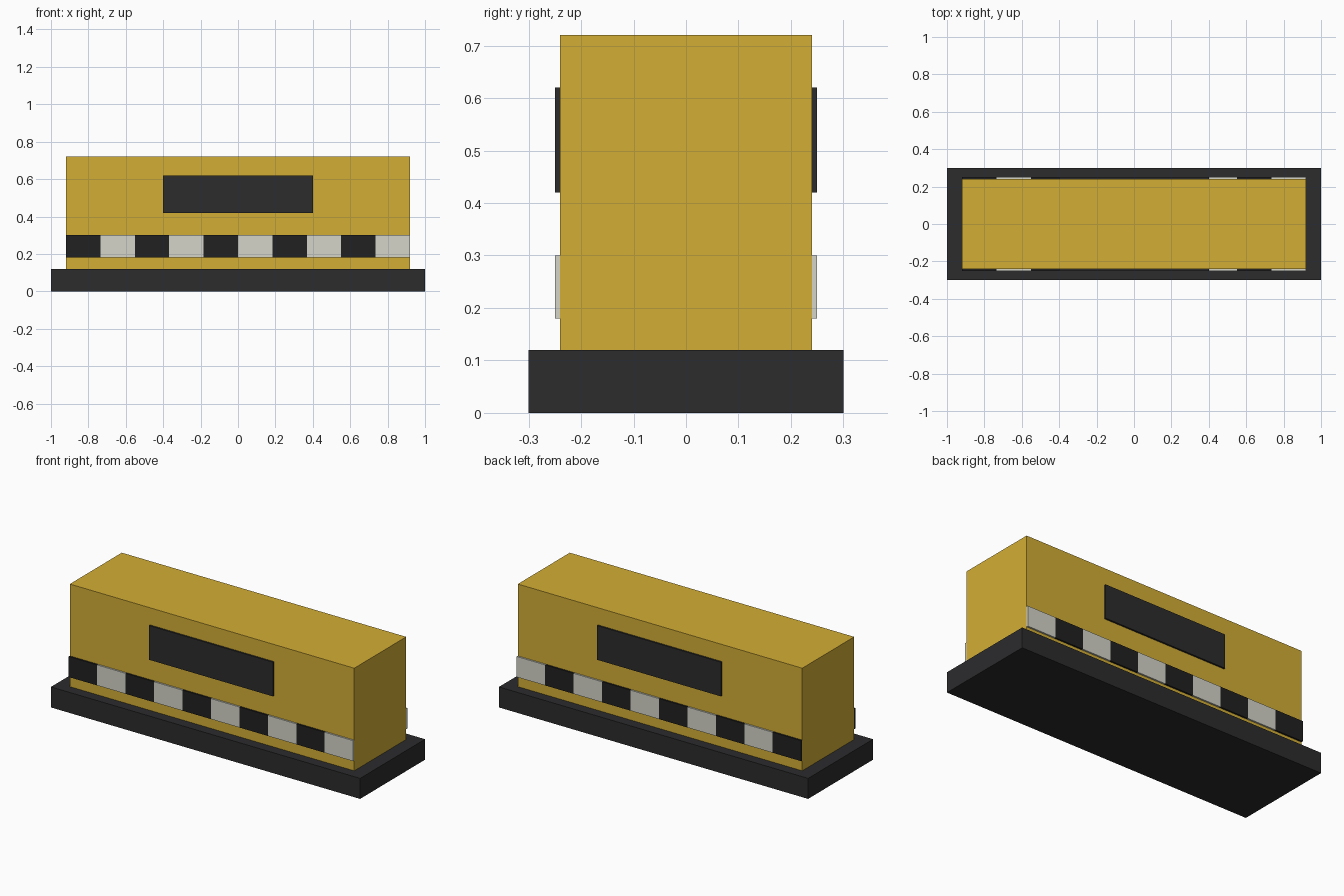
import bpy

if "Cube" in bpy.data.objects:
    bpy.data.objects.remove(bpy.data.objects["Cube"])


def material(name, rgb):
    m = bpy.data.materials.new(name)
    m.diffuse_color = (*rgb, 1)
    m.use_nodes = True
    m.node_tree.nodes["Principled BSDF"].inputs["Base Color"].default_value = m.diffuse_color
    return m


yellow = material("yellow", (0.65, 0.42, 0.035))
charcoal = material("charcoal", (0.025, 0.025, 0.027))
black = material("black", (0.015, 0.015, 0.016))
white = material("off_white", (0.66, 0.66, 0.59))


def box(name, x, y, z, mat):
    """Box from (min, max) ranges on each axis."""
    mid = [(a + b) / 2 for a, b in (x, y, z)]
    bpy.ops.mesh.primitive_cube_add(size=1, location=mid)
    ob = bpy.context.object
    ob.name = name
    ob.scale = [b - a for a, b in (x, y, z)]
    bpy.ops.object.transform_apply(location=False, rotation=False, scale=True)
    ob.data.materials.append(mat)
    return ob


# Base plinth and main body
box("base", (-1, 1), (-0.3, 0.3), (0, 0.12), charcoal)
box("body", (-0.92, 0.92), (-0.24, 0.24), (0.12, 0.72), yellow)

# Sign panel and row of alternating checks on both long sides
checks = 10
step = 1.84 / checks
for side, y in (("front", (-0.25, -0.24)), ("back", (0.24, 0.25))):
    box(f"{side}_panel", (-0.4, 0.4), y, (0.42, 0.62), charcoal)
    for i in range(checks):
        x = -0.92 + i * step
        box(f"{side}_check_{i + 1}", (x, x + step), y, (0.18, 0.30),
            white if i % 2 else black)
